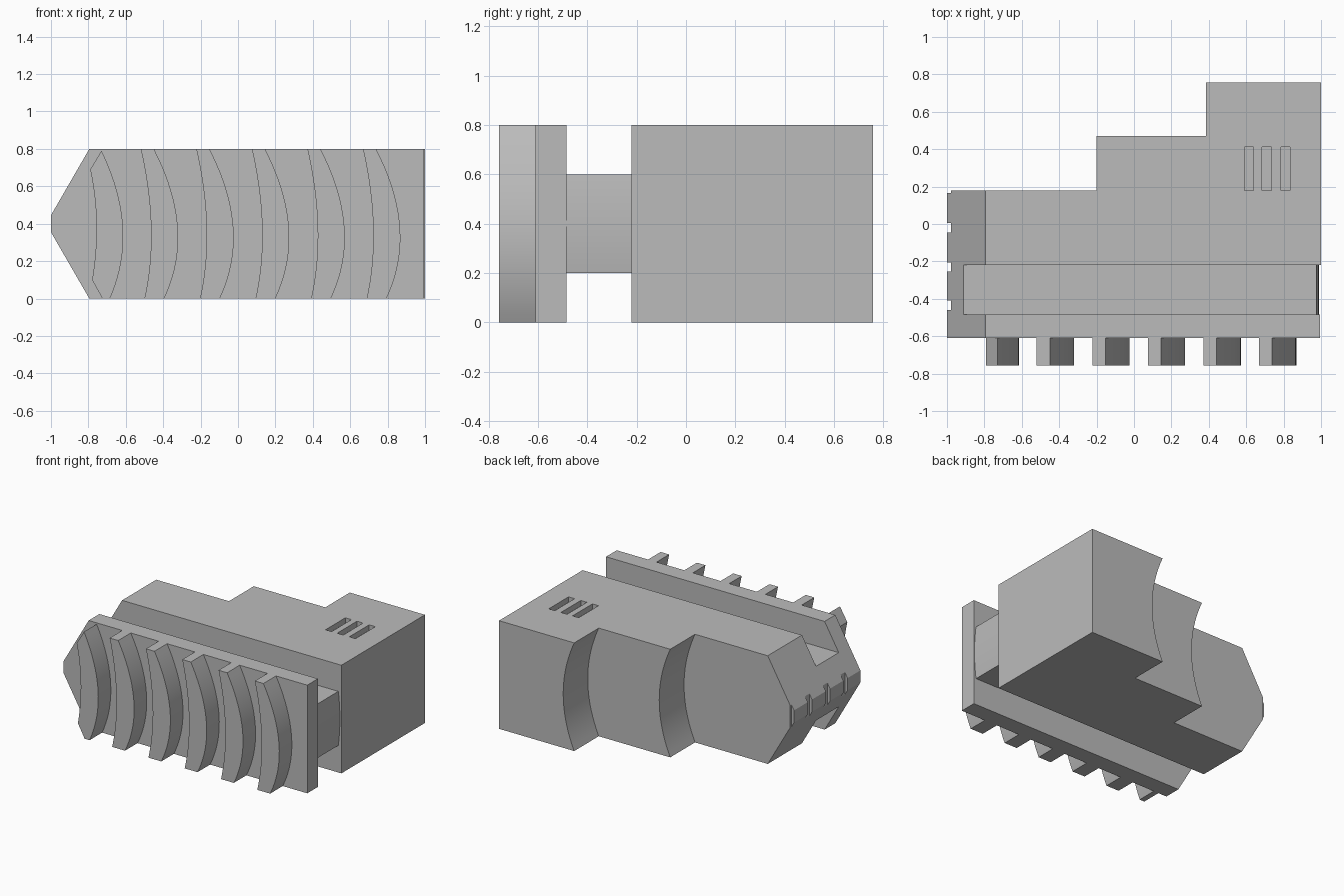
import bpy, bmesh
from mathutils import Vector

cube = bpy.data.objects.get("Cube")
if cube:
    bpy.data.objects.remove(cube)

grey = bpy.data.materials.new("plain grey")
grey.use_nodes = True
grey.diffuse_color = (0.5, 0.5, 0.5, 1)
grey.node_tree.nodes["Principled BSDF"].inputs["Base Color"].default_value = (0.5, 0.5, 0.5, 1)


def arc(start, mid, end, steps=20):
    """Smooth bow through three (x, z) points."""
    a, m, b = Vector(start), Vector(mid), Vector(end)
    c = 2 * m - (a + b) / 2
    return [tuple(a * (1 - t) ** 2 + c * 2 * t * (1 - t) + b * t * t)
            for t in (i / steps for i in range(steps + 1))]


def prism(name, outline, y0, y1):
    """Extrude an (x, z) outline from y0 to y1."""
    bm = bmesh.new()
    face = bm.faces.new([bm.verts.new((x, y0, z)) for x, z in outline])
    out = bmesh.ops.extrude_face_region(bm, geom=[face])["geom"]
    bmesh.ops.translate(bm, vec=(0, y1 - y0, 0),
                        verts=[v for v in out if isinstance(v, bmesh.types.BMVert)])
    bmesh.ops.recalc_face_normals(bm, faces=bm.faces)
    mesh = bpy.data.meshes.new(name)
    bm.to_mesh(mesh)
    bm.free()
    mesh.materials.append(grey)
    obj = bpy.data.objects.new(name, mesh)
    bpy.context.collection.objects.link(obj)
    return obj


def box(x0, x1, z0, z1):
    return [(x0, z0), (x1, z0), (x1, z1), (x0, z1)]


def activate(obj):
    bpy.ops.object.select_all(action='DESELECT')
    obj.select_set(True)
    bpy.context.view_layer.objects.active = obj


def cut(target, outline, y0, y1):
    cutter = prism("cutter", outline, y0, y1)
    cutter.hide_render = True
    mod = target.modifiers.new("cut", 'BOOLEAN')
    mod.operation, mod.solver, mod.object = 'DIFFERENCE', 'EXACT', cutter
    activate(target)
    bpy.ops.object.modifier_apply(modifier=mod.name)
    bpy.data.objects.remove(cutter)


# Main block with a pointed end
H = 0.8
FRONT, BACK = -0.61, 0.757
body = prism("main_body", [(-0.795, 0), (1, 0), (1, H), (-0.795, H), (-1, 0.445), (-1, 0.355)],
             FRONT, BACK)

# Stepped back with bowed step walls
for x, y in ((-0.2, 0.18), (0.385, 0.47)):
    wall = arc((x, H), (x + 0.09, H / 2), (x, 0))
    cut(body, [(-1.1, H + 0.1), (x, H + 0.1)] + wall + [(x, -0.1), (-1.1, -0.1)], y, BACK + 0.1)

# Channel between the body and the front plate
GAP = (-0.485, -0.22)
cut(body, box(-1.1, 1.1, 0.6, 0.9), *GAP)
cut(body, box(-1.1, 1.1, -0.1, 0.2), *GAP)
neck_end = arc((0.975, 0.6), (0.988, 0.4), (0.975, 0.2))
cut(body, [(1.1, 0.7), (0.975, 0.7)] + neck_end + [(0.975, 0.1), (1.1, 0.1)], *GAP)
cut(body, box(0.994, 1.1, -0.1, 0.9), FRONT - 0.1, GAP[0])

# Small notches along the pointed edge
for y in (0.19, -0.02, -0.23, -0.435):
    cut(body, box(-1.1, -0.978, 0.2, 0.6), y - 0.025, y + 0.025)

# Vent slots in the top
for x in (0.615, 0.71, 0.81):
    cut(body, box(x - 0.025, x + 0.025, H - 0.04, H + 0.1), 0.18, 0.412)

# Curved ribs on the front plate
ribs = [prism("front_rib_1",
              arc((-0.79, 0.69), (-0.757, 0.4), (-0.78, 0.1)) + [(-0.725, 0)]
              + arc((-0.685, 0), (-0.615, 0.38), (-0.73, 0.79)), -BACK, FRONT)]
for i in range(5):
    dx = i * 0.297
    left = arc((-0.52 + dx, H), (-0.465 + dx, 0.38), (-0.5 + dx, 0))
    right = arc((-0.395 + dx, 0), (-0.322 + dx, 0.38), (-0.45 + dx, H))
    ribs.append(prism(f"front_rib_{i + 2}", left + right, -BACK, FRONT))

for obj in [body] + ribs:
    activate(obj)
    bpy.ops.object.shade_smooth_by_angle()
